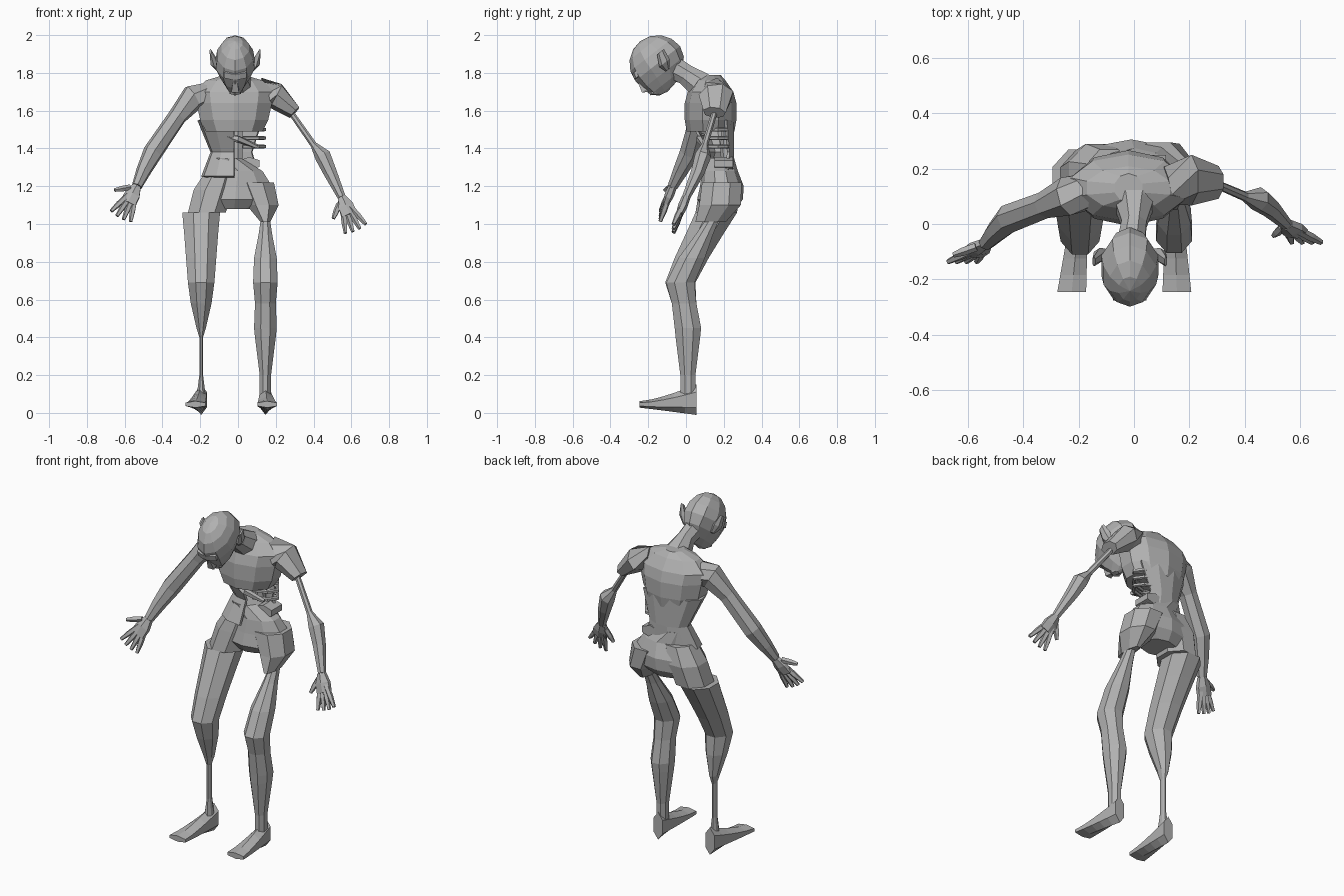
import bpy, bmesh, math
from mathutils import Vector, Matrix

if "Cube" in bpy.data.objects:
    bpy.data.objects.remove(bpy.data.objects["Cube"])

UP = Vector((0, 0, 1))
FRONT = Vector((0, -1, 0))
SIDES = {"left": 1, "right": -1}

skin = bpy.data.materials.new("dull grey")
skin.use_nodes = True
skin.diffuse_color = (0.44, 0.44, 0.44, 1)
skin.node_tree.nodes["Principled BSDF"].inputs["Base Color"].default_value = skin.diffuse_color


def finish(name, bm, matrix=Matrix()):
    bm.transform(matrix)
    bmesh.ops.recalc_face_normals(bm, faces=bm.faces)
    mesh = bpy.data.meshes.new(name)
    bm.to_mesh(mesh)
    bm.free()
    mesh.materials.append(skin)
    obj = bpy.data.objects.new(name, mesh)
    bpy.context.collection.objects.link(obj)
    return obj


def bridge(bm, rows, closed):
    count = len(rows[0])
    for lower, upper in zip(rows, rows[1:]):
        for i in range(count if closed else count - 1):
            j = (i + 1) % count
            bm.faces.new((lower[i], lower[j], upper[j], upper[i]))


def loft(name, centres, widths, depths=None, sides=8, axis=None, matrix=Matrix()):
    """Skin rings along a path; the rings face the axis, or else the path."""
    bm = bmesh.new()
    centres = [Vector(c) for c in centres]
    depths = depths or widths
    fit = 1 / math.cos(math.pi / sides)
    rows = []
    for k, (centre, width, depth) in enumerate(zip(centres, widths, depths)):
        ahead = centres[min(k + 1, len(centres) - 1)]
        behind = centres[max(k - 1, 0)]
        tangent = axis or (ahead - behind).normalized()
        across = Vector((1, 0, 0))
        across = (across - tangent * tangent.x).normalized()
        through = tangent.cross(across)
        row = []
        for i in range(sides):
            angle = math.tau * (i + 0.5) / sides
            offset = across * width * math.cos(angle) + through * depth * math.sin(angle)
            row.append(bm.verts.new(centre + offset * fit))
        rows.append(row)
    bridge(bm, rows, closed=True)
    bm.faces.new(rows[0])
    bm.faces.new(rows[-1])
    return finish(name, bm, matrix)


# Head: a sphere with a narrow forward jaw, bowed down
bow = Matrix.Translation((-0.015, -0.15, 1.85)) @ Matrix.Rotation(math.radians(38), 4, "X")
bm = bmesh.new()
bmesh.ops.create_uvsphere(bm, u_segments=10, v_segments=8, radius=0.15)
for vert in bm.verts:
    low = max(0, -vert.co.z) / 0.15
    vert.co.x *= 0.72 - 0.3 * low
    vert.co.y -= 0.05 * low ** 2
finish("head", bm, bow)
loft("nose", [(0, -0.13, 0), (0, -0.14, -0.07), (0, -0.12, -0.09)],
     [0.01, 0.02, 0.01], sides=4, axis=UP, matrix=bow)
loft("brow", [(0, -0.12, 0.04), (0, -0.13, 0.01), (0, -0.11, 0)],
     [0.06, 0.06, 0.05], [0.02, 0.02, 0.01], axis=UP, matrix=bow)
loft("lips", [(0, -0.11, -0.09), (0, -0.11, -0.11), (0, -0.09, -0.13)],
     [0.02, 0.03, 0.02], [0.02, 0.02, 0.01], sides=6, axis=UP, matrix=bow)
for label, s in SIDES.items():
    loft(label + "_ear", [(s * 0.09, 0.02, -0.06), (s * 0.11, 0.03, -0.02), (s * 0.13, 0.05, 0.04)],
         [0.01, 0.02, 0.005], [0.01, 0.03, 0.02], sides=6, axis=UP, matrix=bow)

# Neck and chest
loft("neck", [(-0.01, -0.07, 1.83), (0, 0, 1.79), (0, 0.07, 1.74), (0, 0.12, 1.7)],
     [0.05, 0.045, 0.07, 0.11], [0.06, 0.055, 0.07, 0.08])
loft("chest", [(-0.02, 0.13, z) for z in (1.49, 1.55, 1.64, 1.7, 1.76, 1.79)],
     [0.15, 0.18, 0.2, 0.21, 0.15, 0.05], [0.12, 0.13, 0.13, 0.115, 0.075, 0.05],
     sides=10, axis=UP)

# Waist: an open sheet around the right flank and the back
bm = bmesh.new()
rows = []
for height, width, depth in ((1.55, 0.19, 0.11), (1.38, 0.12, 0.07), (1.25, 0.17, 0.1)):
    row = []
    for step in range(8):
        angle = math.radians(270 - 33 * step)
        row.append(bm.verts.new((width * math.cos(angle) - 0.02,
                                 0.25 + depth * (math.sin(angle) - 1), height)))
    rows.append(row)
bridge(bm, rows, closed=False)
shell = finish("waist", bm).modifiers.new("thickness", "SOLIDIFY")
shell.thickness = 0.015
shell.offset = 0

# Bones and innards in the open flank
loft("spine", [(0, 0.22, 1.55), (0, 0.21, 1.4), (0, 0.22, 1.25)], [0.025] * 3, sides=6)
for k in range(3):
    arc = [math.radians(80 - 40 * step) for step in range(5)]
    loft("rib_%d" % (k + 1),
         [(0.14 * math.cos(a), 0.17 + 0.07 * math.sin(a), 1.5 - k * 0.045) for a in arc],
         [0.009] * len(arc), sides=5)
loft("loose_innards", [(-0.09, 0.09, 1.47), (0, 0.07, 1.45), (0.1, 0.1, 1.41)],
     [0.01, 0.016, 0.01], sides=5)
loft("torn_gut", [(0.06, 0.15, 1.32), (0.06, 0.25, 1.32)], [0.055] * 2, [0.03] * 2,
     sides=6, axis=FRONT)

# Pelvis and the torn left hip
loft("pelvis", [(-0.06, 0.17, 1.35), (0, 0.18, 1.28), (-0.01, 0.19, 1.2),
                (-0.015, 0.18, 1.13), (-0.02, 0.18, 1.08)],
     [0.075, 0.13, 0.19, 0.19, 0.1], [0.08, 0.09, 0.11, 0.115, 0.08], sides=10, axis=UP)
loft("left_hip_stump", [(0.09, 0.19, 1.22), (0.13, 0.18, 1.1), (0.145, 0.13, 1.01)],
     [0.1, 0.085, 0.025], [0.105, 0.11, 0.08], axis=UP)

# Legs share one bent line; the left thigh top and the right shin are worn away
leg_line = [(0.16, 1.06), (0.1, 0.95), (0.03, 0.82), (-0.03, 0.69), (-0.01, 0.58),
            (0.01, 0.45), (0.01, 0.4), (0.01, 0.2), (0.01, 0.08)]
legs = {
    "left": (0.145, 0.01, [0.02, 0.035, 0.06, 0.065, 0.055, 0.06, 0.055, 0.03, 0.03]),
    "right": (-0.195, -0.03, [0.1, 0.09, 0.08, 0.07, 0.055, 0.025, 0.01, 0.01, 0.025])}
for label, (x, turn, widths) in legs.items():
    loft(label + "_leg", [(x, y, z) for y, z in leg_line], widths,
         [w + 0.01 for w in widths], axis=UP)
    # Foot: a wedge that flattens and widens to the toes
    steps = [i / 5 for i in range(6)]
    heights = [0.015 + 0.055 * (1 - t) ** 1.3 for t in steps]
    loft(label + "_foot",
         [(x + turn * t, 0.055 - 0.3 * t, h + 0.03 * t) for t, h in zip(steps, heights)],
         [0.03 + 0.022 * t for t in steps], heights, sides=6, axis=FRONT)
loft("right_hip", [(-0.09, 0.18, 1.28), (-0.13, 0.18, 1.18), (-0.165, 0.16, 1.06)],
     [0.08, 0.105, 0.1], [0.09, 0.11, 0.11], axis=UP)

# Arms: the right is whole, the left upper arm is bare bone
right_wrist = Vector((-0.535, -0.07, 1.2))
left_wrist = Vector((0.55, 0, 1.14))
loft("right_arm", [(-0.12, 0.13, 1.69), (-0.24, 0.1, 1.67), (-0.32, 0.07, 1.57),
                   (-0.45, 0.02, 1.38), (-0.5, -0.03, 1.28), right_wrist],
     [0.06, 0.065, 0.045, 0.048, 0.036, 0.025], sides=7)
loft("left_shoulder", [(0.12, 0.14, 1.69), (0.2, 0.16, 1.68), (0.3, 0.15, 1.59)],
     [0.06, 0.065, 0.035], [0.08, 0.085, 0.055], sides=7)
loft("left_arm", [(0.26, 0.16, 1.62), (0.4, 0.1, 1.42), (0.45, 0.09, 1.36),
                  (0.49, 0.06, 1.27), left_wrist],
     [0.014, 0.016, 0.04, 0.033, 0.02], sides=7)


def hand(label, wrist, lean, thumb):
    """A flat palm with four fanned fingers and a thumb, angles from straight down."""
    def reach(angle, length):
        a = math.radians(angle)
        return wrist + Vector((SIDES[label] * math.sin(a), -0.35, -math.cos(a))) * length
    loft(label + "_palm", [wrist, reach(lean, 0.05), reach(lean, 0.1)],
         [0.022, 0.04, 0.042], [0.02, 0.022, 0.016], sides=6)
    digits = {"thumb": (thumb, 0.12)}
    for k, word in enumerate(("first", "second", "third", "fourth")):
        digits[word + "_finger"] = (lean - 18 + 12 * k, 0.19)
    for word, (angle, length) in digits.items():
        loft(label + "_" + word, [reach(angle, length * part) for part in (0.3, 0.7, 1)],
             [0.013, 0.013, 0.008], sides=5)


hand("left", left_wrist, lean=24, thumb=-22)
hand("right", right_wrist, lean=28, thumb=80)
